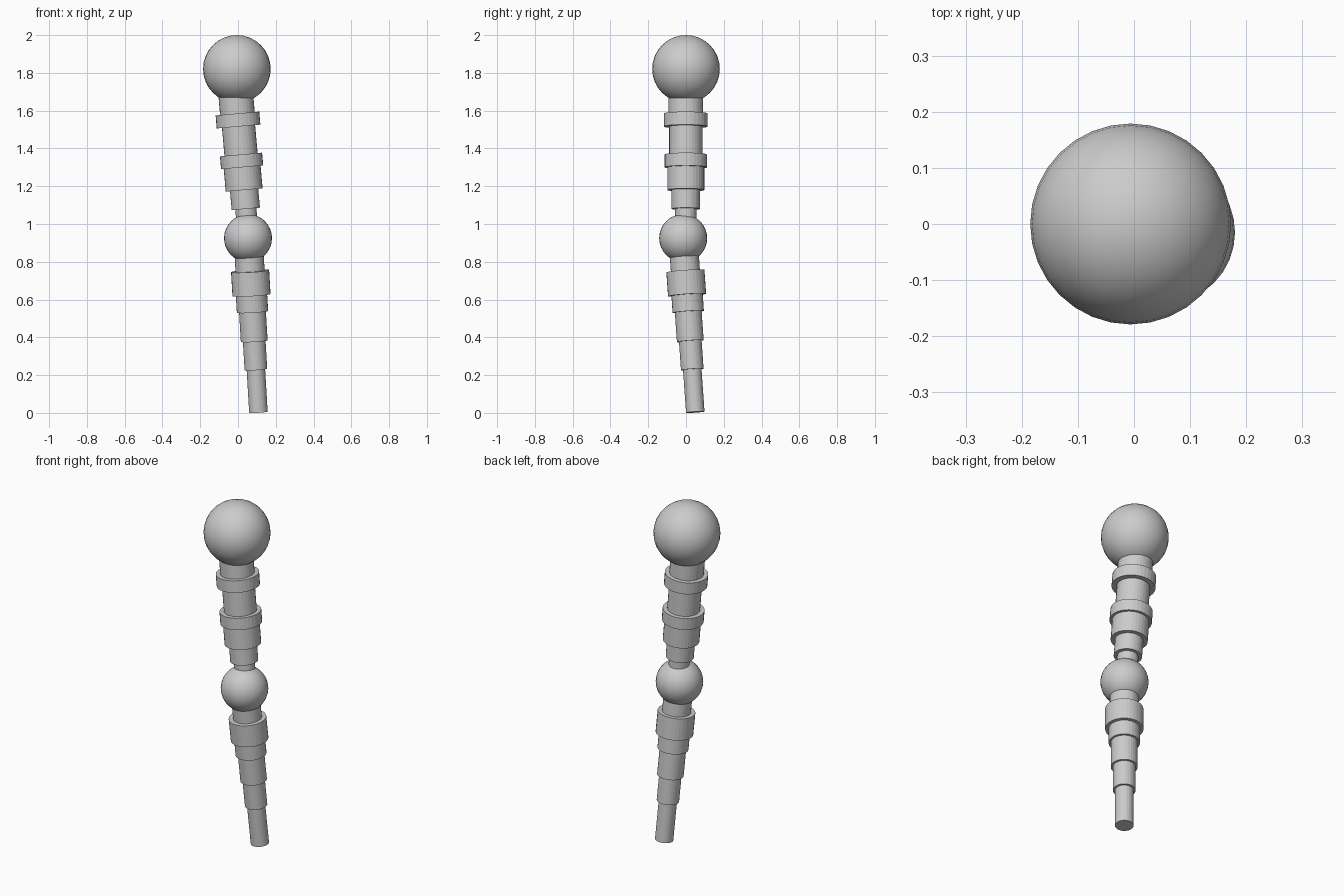
import bpy
from mathutils import Vector

if "Cube" in bpy.data.objects:
    bpy.data.objects.remove(bpy.data.objects["Cube"])

grey = bpy.data.materials.new("plain_grey")
grey.diffuse_color = (0.6, 0.6, 0.6, 1)
grey.use_nodes = True
grey.node_tree.nodes["Principled BSDF"].inputs["Base Color"].default_value = grey.diffuse_color


def ball(name, centre, radius):
    bpy.ops.mesh.primitive_uv_sphere_add(segments=32, ring_count=16, radius=radius, location=centre)
    ob = bpy.context.object
    ob.name = name
    bpy.ops.object.shade_smooth()
    ob.data.materials.append(grey)


def limb(base, slope, parts):
    """Stack capped cylinders along a leaning axis; each part is (name, bottom z, top z, radius)."""
    def point(z):
        dz = z - base[2]
        return Vector((base[0] + slope[0] * dz, base[1] + slope[1] * dz, z))

    for name, low, high, radius in parts:
        a, b = point(low), point(high)
        bpy.ops.mesh.primitive_cylinder_add(vertices=32, radius=radius, depth=(b - a).length,
                                            location=(a + b) / 2)
        ob = bpy.context.object
        ob.name = name
        ob.rotation_euler = Vector((0, 0, 1)).rotation_difference(b - a).to_euler()
        ob.data.materials.append(grey)


# Ball joints
ball("top_ball", (-0.006, 0, 1.821), 0.179)
ball("middle_ball", (0.053, -0.015, 0.925), 0.127)

# Upper limb, leaning sideways only
limb((0, -0.001, 1.55), (-0.088, 0), [
    ("upper_collar", 1.55, 1.70, 0.092),
    ("upper_ring", 1.516, 1.585, 0.116),
    ("upper_shaft", 1.33, 1.55, 0.088),
    ("lower_ring", 1.30, 1.368, 0.112),
    ("upper_sleeve", 1.18, 1.33, 0.098),
    ("upper_taper", 1.08, 1.20, 0.075),
    ("upper_neck", 0.98, 1.10, 0.056),
])

# Lower limb, leaning sideways and backwards
limb((0.108, 0.049, 0.005), (-0.059, -0.07), [
    ("lower_neck", 0.70, 0.87, 0.077),
    ("lower_band", 0.624, 0.751, 0.101),
    ("lower_sleeve", 0.535, 0.65, 0.083),
    ("lower_shaft", 0.38, 0.56, 0.071),
    ("lower_taper", 0.23, 0.40, 0.060),
    ("foot_peg", 0.004, 0.25, 0.049),
])
